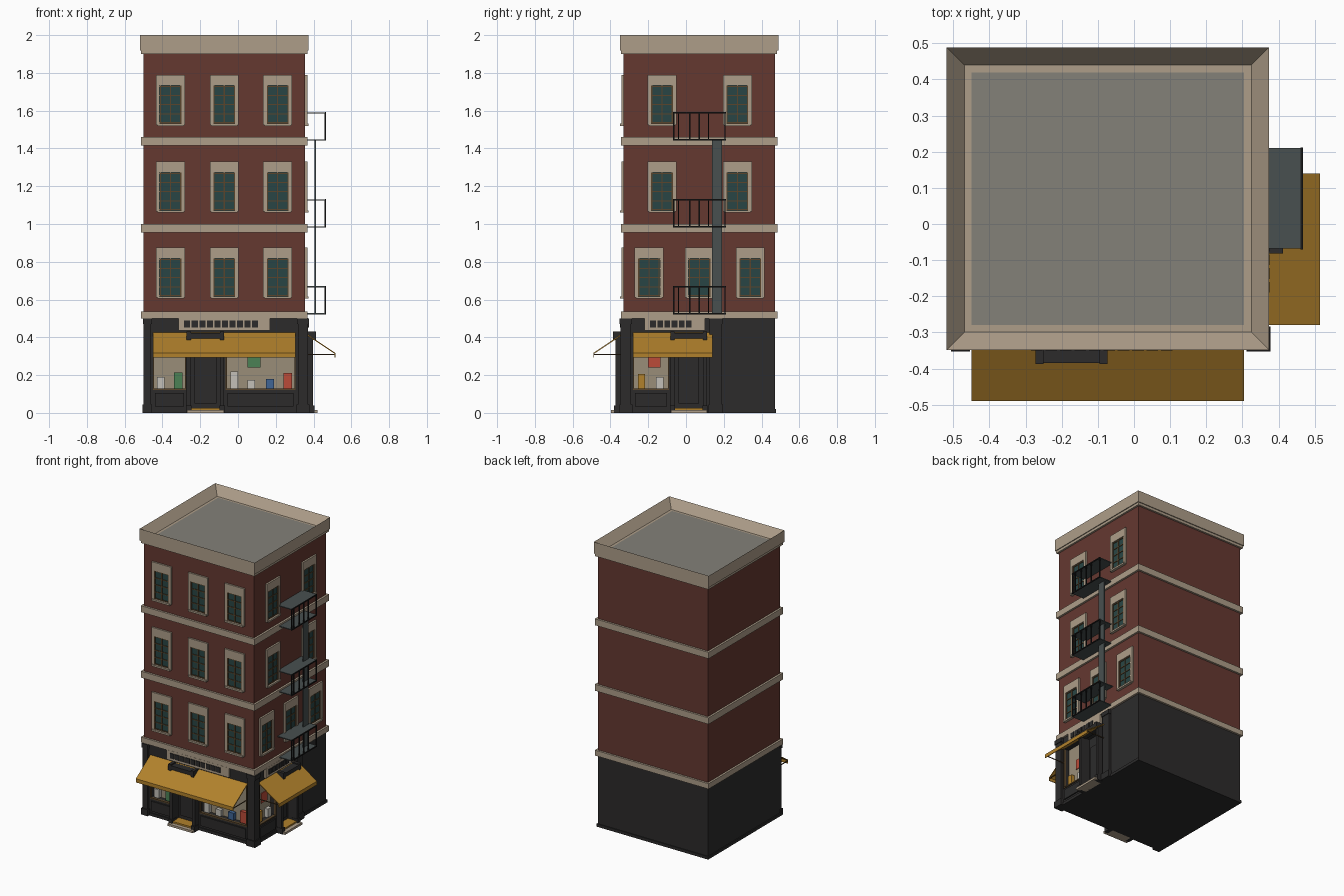
import bpy, bmesh

if "Cube" in bpy.data.objects:
    bpy.data.objects.remove(bpy.data.objects["Cube"])

X0, X1, Y0, Y1 = -0.50, 0.355, -0.33, 0.47   # wall planes


def material(name, rgb):
    m = bpy.data.materials.new(name)
    m.diffuse_color = (*rgb, 1)
    m.use_nodes = True
    m.node_tree.nodes["Principled BSDF"].inputs["Base Color"].default_value = m.diffuse_color
    return m


BRICK = material("brick", (0.13, 0.04, 0.03))
STONE = material("stone", (0.42, 0.34, 0.25))
DARK = material("charcoal", (0.025, 0.024, 0.024))
ROOF = material("roof_grey", (0.23, 0.22, 0.19))
GLASS = material("teal_glass", (0.022, 0.06, 0.058))
WOOD = material("brown_wood", (0.10, 0.06, 0.025))
CANVAS = material("ochre_canvas", (0.44, 0.22, 0.025))
METAL = material("steel", (0.065, 0.08, 0.08))
IRON = material("black_iron", (0.01, 0.01, 0.01))
CREAM = material("cream", (0.32, 0.27, 0.19))
WHITE = material("white", (0.55, 0.53, 0.48))
GREEN = material("green", (0.07, 0.22, 0.09))
BLUE = material("blue", (0.05, 0.13, 0.30))
RED = material("red", (0.50, 0.07, 0.04))


def prism(bm, face, u0, u1, pts):
    """Extrude a (distance from wall, z) profile along a wall, F front or R right."""
    def at(u, d, z):
        return (u, Y0 - d, z) if face == "F" else (X1 + d, u, z)
    a = [bm.verts.new(at(u0, *p)) for p in pts]
    b = [bm.verts.new(at(u1, *p)) for p in pts]
    bm.faces.new(a)
    bm.faces.new(b[::-1])
    for i in range(len(pts)):
        j = (i + 1) % len(pts)
        bm.faces.new((a[j], a[i], b[i], b[j]))


def finish(name, bm, mat):
    bmesh.ops.recalc_face_normals(bm, faces=bm.faces)
    me = bpy.data.meshes.new(name)
    bm.to_mesh(me)
    bm.free()
    ob = bpy.data.objects.new(name, me)
    bpy.context.collection.objects.link(ob)
    me.materials.append(mat)
    return ob


def boxes(name, mat, items):
    """items: (face, u0, u1, d0, d1, z0, z1)"""
    bm = bmesh.new()
    for f, u0, u1, d0, d1, z0, z1 in items:
        prism(bm, f, u0, u1, [(d0, z0), (d1, z0), (d1, z1), (d0, z1)])
    return finish(name, bm, mat)


def slab(name, mat, grow, z0, z1):
    """Box over the whole footprint, grown sideways."""
    return boxes(name, mat, [("F", X0 - grow, X1 + grow, Y0 - Y1 - grow, grow, z0, z1)])


# Main masses and stone bands
ground = slab("ground_floor", DARK, 0, 0, 0.505)
slab("plinth", DARK, 0.006, 0, 0.02)
slab("brick_floors", BRICK, 0, 0.505, 1.91)
for i, (z0, z1) in enumerate([(0.50, 0.538), (0.955, 1.0), (1.415, 1.46)]):
    slab(f"stone_band_{i}", STONE, 0.014, z0, z1)

# Cornice with a sunken roof
slab("lower_cornice", STONE, 0.013, 1.90, 1.93)
crown = slab("cornice", STONE, 0.019, 1.918, 2.0)
bm = bmesh.new()
bm.from_mesh(crown.data)
top = max(bm.faces, key=lambda f: f.calc_center_median().z)
bmesh.ops.inset_individual(bm, faces=[top], thickness=0.07)
bmesh.ops.translate(bm, verts=top.verts, vec=(0, 0, -0.06))
bm.to_mesh(crown.data)
bm.free()
slab("roof", ROOF, -0.051, 1.935, 1.943)

# Upper windows: stone surround, sill, glass and glazing bars
trim, glass, bars = [], [], []
for z, side in [(0.605, (-0.196, 0.072, 0.34)), (1.06, (-0.127, 0.272)), (1.52, (-0.127, 0.272))]:
    for f, u in [("F", u) for u in (-0.357, -0.073, 0.21)] + [("R", u) for u in side]:
        trim += [(f, u + s - 0.0095, u + s + 0.0095, 0, 0.012, z + 0.005, z + 0.27) for s in (-0.067, 0.067)]
        trim += [(f, u - 0.0575, u + 0.0575, 0, 0.012, z + 0.212, z + 0.27),
                 (f, u - 0.07, u + 0.07, 0, 0.019, z, z + 0.012)]
        glass.append((f, u - 0.0575, u + 0.0575, 0, 0.003, z + 0.012, z + 0.212))
        bars += [(f, u + s - 0.003, u + s + 0.003, 0, 0.008, z + 0.012, z + 0.212) for s in (-0.054, 0, 0.054)]
        bars += [(f, u - 0.0575, u + 0.0575, 0, 0.007, z + h - 0.003, z + h + 0.003)
                 for h in (0.016, 0.062, 0.112, 0.16, 0.208)]
boxes("window_surrounds", STONE, trim)
boxes("window_glass", GLASS, glass)
boxes("window_bars", WOOD, bars)

# Shopfront openings cut into the ground floor
shops = [("F", -0.45, -0.275), ("F", -0.065, 0.305), ("R", -0.28, -0.09)]
doors = [("F", -0.25, -0.095), ("R", -0.06, 0.09)]
cutter = boxes("shop_cutter", DARK,
               [(f, a, b, -0.045, 0.05, 0.125, 0.42) for f, a, b in shops] +
               [(f, a, b, -0.03, 0.05, 0.025, 0.40) for f, a, b in doors])
cutter.hide_render = True
cutter.hide_viewport = True
cut = ground.modifiers.new("openings", "BOOLEAN")
cut.object = cutter
cut.operation = "DIFFERENCE"
cut.solver = "EXACT"

# Shop window backs, frames and lower panels
boxes("display_back", CREAM, [(f, a, b, -0.045, -0.04, 0.125, 0.42) for f, a, b in shops])
frames = []
for f, a, b in shops:
    frames += [(f, a, b, -0.01, 0.006, 0.12, 0.128), (f, a, a + 0.006, -0.01, 0.006, 0.128, 0.41),
               (f, b - 0.006, b, -0.01, 0.006, 0.128, 0.41)]
boxes("shop_window_frames", WOOD, frames)
boxes("stall_risers", DARK, [(f, a + 0.01, b - 0.01, 0, 0.008, 0.035, 0.105) for f, a, b in shops])

# Goods on display
goods = {
    "white": (WHITE, [("F", -0.43, -0.39, 0.13, 0.19), ("F", -0.04, 0.0, 0.13, 0.22),
                      ("F", 0.05, 0.09, 0.13, 0.175), ("R", -0.16, -0.12, 0.13, 0.19)]),
    "green": (GREEN, [("F", -0.34, -0.295, 0.13, 0.215), ("F", 0.05, 0.12, 0.24, 0.31)]),
    "blue": (BLUE, [("F", 0.147, 0.19, 0.13, 0.18)]),
    "red": (RED, [("F", 0.24, 0.285, 0.13, 0.21), ("R", -0.20, -0.135, 0.24, 0.31)]),
    "yellow": (CANVAS, [("R", -0.255, -0.218, 0.13, 0.205)]),
}
for n, (mat, items) in goods.items():
    boxes(f"{n}_goods", mat, [(f, a, b, -0.036, -0.036 + (0.004 if z0 > 0.2 else 0.025), z0, z1)
                              for f, a, b, z0, z1 in items])

# Doors, surrounds and doorsteps
surround, step, sill = [], [], []
for f, a, b in doors:
    for p, q in ((a - 0.022, a), (b, b + 0.022)):
        surround += [(f, p, q, 0, 0.042, 0, 0.39), (f, p - 0.003, q + 0.003, 0, 0.05, 0, 0.04),
                     (f, p, q, 0, 0.057, 0.385, 0.43)]
    surround += [(f, a, b, 0, 0.055, 0.395, 0.422),
                 (f, a + 0.02, b - 0.02, -0.03, -0.022, 0.05, 0.33)]
    step.append((f, a - 0.02, b + 0.02, 0, 0.067, 0, 0.015))
    sill.append((f, a, b, -0.03, 0.04, 0.015, 0.026))
boxes("door_surrounds", DARK, surround)
boxes("doorsteps", STONE, step)
boxes("door_sills", CANVAS, sill)

# Pilasters with bases
pil = []
for f, a, b in [("F", X0, -0.46), ("F", 0.317, X1 + 0.016), ("R", Y0 - 0.016, -0.29), ("R", 0.125, 0.19)]:
    pil += [(f, a, b, 0, 0.016, 0, 0.50), (f, a - 0.006, b + 0.006, 0, 0.023, 0, 0.045),
            (f, a - 0.004, b + 0.004, 0, 0.021, 0.47, 0.50)]
boxes("pilasters", DARK, pil)

# Awnings with support arms
bm = bmesh.new()
arms = []
for f, a, b in [("F", -0.45, 0.305), ("R", -0.28, 0.14)]:
    prism(bm, f, a, b, [(0, 0.425), (0.16, 0.318), (0.16, 0.292), (0.156, 0.292), (0.156, 0.313), (0, 0.418)])
    arms += [(f, u, u + 0.005, 0, 0.157, 0.307, 0.312) for u in (a, b - 0.005)]
finish("awnings", bm, CANVAS)
boxes("awning_arms", WOOD, arms)

# Sign boards with plain dark blocks
boxes("sign_boards", STONE, [("F", -0.315, 0.17, 0, 0.015, 0.435, 0.503), ("R", -0.22, 0.10, 0, 0.015, 0.435, 0.503)])
boxes("sign_blocks", DARK,
      [("F", -0.285 + i * 0.04, -0.253 + i * 0.04, 0.015, 0.02, 0.452, 0.488) for i in range(10)] +
      [("R", -0.19 + i * 0.038, -0.16 + i * 0.038, 0.015, 0.02, 0.452, 0.488) for i in range(6)])

# Fire escape: decks, railings and ladder strip
decks, rails = [], []
for z in (0.525, 0.985, 1.445):
    decks += [("R", -0.068, 0.21, 0.0, 0.11, h - 0.003, h + 0.003) for h in (z, z + 0.143)]
    rails += [("R", u - 0.003, u + 0.003, 0.104, 0.11, z, z + 0.143)
              for u in (-0.065, -0.04, 0.02, 0.07, 0.12, 0.207)]
    rails += [("R", -0.07, 0.212, 0.106, 0.112, h - 0.004, h + 0.004) for h in (z, z + 0.143)]
boxes("fire_escape_decks", METAL, decks)
boxes("fire_escape_rails", IRON, rails)
boxes("fire_escape_ladder", METAL, [("R", 0.137, 0.19, 0.049, 0.058, 0.528, 1.443)])
